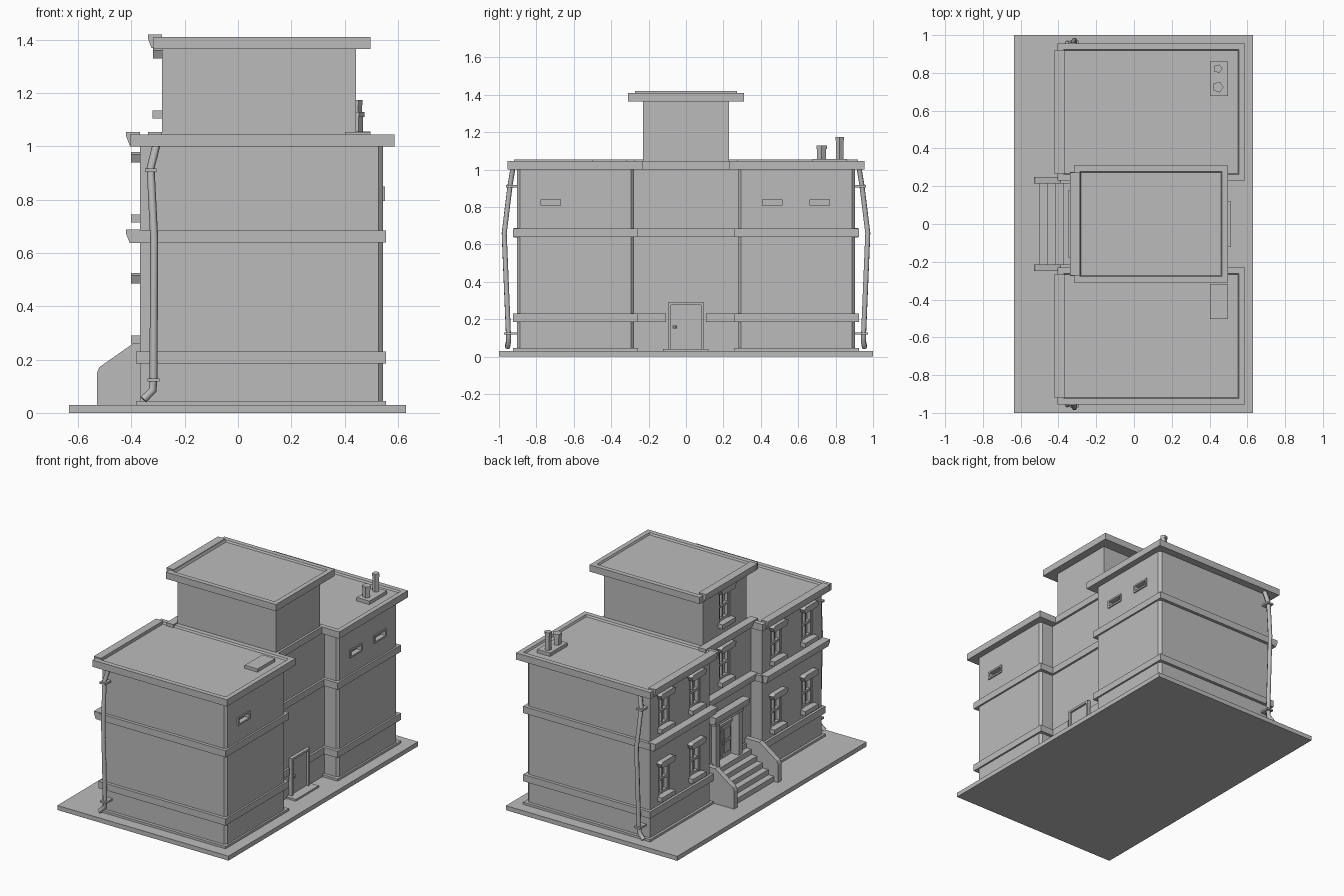
import bpy, bmesh, math
from mathutils import Vector

old = bpy.data.objects.get("Cube")
if old:
    bpy.data.objects.remove(old, do_unlink=True)

grey = bpy.data.materials.new("plain grey")
grey.use_nodes = True
GREY = (0.5, 0.5, 0.5, 1)
grey.diffuse_color = GREY
grey.node_tree.nodes["Principled BSDF"].inputs["Base Color"].default_value = GREY


def finish(name, bm):
    bmesh.ops.recalc_face_normals(bm, faces=bm.faces)
    me = bpy.data.meshes.new(name)
    bm.to_mesh(me)
    bm.free()
    me.materials.append(grey)
    ob = bpy.data.objects.new(name, me)
    bpy.context.collection.objects.link(ob)
    return ob


def prism(name, pts, axis, lo, hi):
    """Extrude a 2D outline along one axis between lo and hi."""
    def place(p, d):
        q = list(p)
        q.insert("xyz".index(axis), d)
        return q
    bm = bmesh.new()
    face = bm.faces.new([bm.verts.new(place(p, lo)) for p in pts])
    ext = bmesh.ops.extrude_face_region(bm, geom=[face])
    step = Vector(place((0, 0), hi - lo))
    bmesh.ops.translate(bm, vec=step, verts=[v for v in ext["geom"] if isinstance(v, bmesh.types.BMVert)])
    return finish(name, bm)


def box(name, x0, x1, y0, y1, z0, z1):
    return prism(name, [(x0, y0), (x1, y0), (x1, y1), (x0, y1)], "z", z0, z1)


def roof(name, x0, x1, y0, y1, z0):
    """Flat roof slab with a raised rim and a sunken middle."""
    ob = box(name, x0, x1, y0, y1, z0, z0 + 0.045)
    bm = bmesh.new()
    bm.from_mesh(ob.data)
    top = max(bm.faces, key=lambda f: f.calc_center_median().z)
    bmesh.ops.inset_region(bm, faces=[top], thickness=0.045)
    bmesh.ops.inset_region(bm, faces=[top], thickness=0.008, depth=-0.012)
    bm.to_mesh(ob.data)
    bm.free()


def cornice(name, x, y0, y1, z):
    """Projecting sloped moulding on the entrance side."""
    pts = [(x, z), (x - 0.04, z), (x - 0.053, z + 0.035), (x - 0.053, z + 0.05), (x, z + 0.05)]
    prism(name, pts, "y", y0, y1)


def cut(target, x0, x1, y0, y1, z0, z1):
    """Recess a box-shaped opening into a wall."""
    cutter = box("opening_cutter", x0, x1, y0, y1, z0, z1)
    cutter.hide_render = True
    cutter.hide_viewport = True
    mod = target.modifiers.new("opening", "BOOLEAN")
    mod.operation = "DIFFERENCE"
    mod.solver = "EXACT"
    mod.object = cutter


def window(wall, x, y, z):
    """Sash window with sill and keystone-shaped lintel; z is the sill top."""
    w, h = 0.055, 0.195
    cut(wall, x - 0.05, x + 0.03, y - w, y + w, z, z + h)
    for s in (-1, 1):
        e = y + s * w
        box("window_jamb", x + 0.005, x + 0.032, min(e, e - s * 0.015), max(e, e - s * 0.015), z, z + h)
    for dz in (0, h * 0.5 - 0.008, h - 0.015):
        box("window_rail", x + 0.008, x + 0.032, y - w, y + w, z + dz, z + dz + 0.015)
    box("window_mullion", x + 0.014, x + 0.032, y - 0.005, y + 0.005, z, z + h)
    box("window_sill", x - 0.035, x + 0.01, y - 0.07, y + 0.07, z - 0.03, z)
    t = z + h
    prism("window_lintel", [(y - 0.065, t), (y + 0.065, t), (y + 0.08, t + 0.03),
                            (y + 0.06, t + 0.04), (y - 0.06, t + 0.04), (y - 0.08, t + 0.03)],
          "x", x - 0.034, x + 0.01)


def vent(wall, x, y, z):
    """Small framed slot window on the rear wall."""
    w, h, t = 0.063, 0.027, 0.011
    cut(wall, x - 0.025, x + 0.05, y - w + t, y + w - t, z - h + t, z + h - t)
    for s in (-1, 1):
        box("slot_frame_rail", x - 0.01, x + 0.008, y - w, y + w, z + s * (h - t / 2) - t / 2, z + s * (h - t / 2) + t / 2)
        box("slot_frame_side", x - 0.01, x + 0.008, y + s * (w - t / 2) - t / 2, y + s * (w - t / 2) + t / 2, z - h, z + h)


def tube(name, pts, r):
    cu = bpy.data.curves.new(name, "CURVE")
    cu.dimensions = "3D"
    cu.bevel_depth = r
    cu.bevel_resolution = 1
    cu.use_fill_caps = True
    sp = cu.splines.new("POLY")
    sp.points.add(len(pts) - 1)
    for p, c in zip(sp.points, pts):
        p.co = (*c, 1)
    cu.materials.append(grey)
    bpy.context.collection.objects.link(bpy.data.objects.new(name, cu))


def cylinder(name, x, y, z0, z1, r, sides):
    ring = [(x + r * math.cos(math.tau * i / sides), y + r * math.sin(math.tau * i / sides)) for i in range(sides)]
    return prism(name, ring, "z", z0, z1)


# Ground slab
box("ground_slab", -0.635, 0.63, -1, 1, 0, 0.03)

# Two side wings
FX, BX, CX, TX = -0.367, 0.544, -0.285, 0.443
for s, side in ((-1, "right"), (1, "left")):
    def span(a, b):
        return sorted((s * a, s * b))
    ya, yb = span(0.278, 0.904)
    c = 0.016
    wing = prism(side + "_wing", [(FX, ya), (BX - c, ya), (BX, ya + c), (BX, yb - c), (BX - c, yb), (FX, yb)],
                 "z", 0.02, 1.01)
    for name, z0, z1 in (("plinth", 0.03, 0.045), ("low_band", 0.185, 0.23), ("middle_band", 0.64, 0.685)):
        box(f"{side}_{name}", FX - 0.016, BX + 0.012, *span(0.257, 0.925), z0, z1)
    roof(side + "_roof", FX - 0.038, 0.587, *span(0.23, 0.955), 1.0)
    cornice(side + "_middle_cornice", FX, *span(0.265, 0.92), 0.638)
    cornice(side + "_roof_cornice", FX, *span(0.265, 0.92), 1.004)
    for y in (0.43, 0.755):
        for z in (0.29, 0.745):
            window(wing, FX, s * y, z)
    for y in ((0.46, 0.716) if s > 0 else (0.722,)):
        vent(wing, BX, s * y, 0.823)

    # Drainpipe with collars
    tube(side + "_drainpipe", [(-0.305, s * 0.925, 1.01), (-0.328, s * 0.94, 0.92), (-0.315, s * 0.972, 0.66),
                               (-0.317, s * 0.95, 0.13), (-0.32, s * 0.948, 0.085), (-0.355, s * 0.955, 0.05)], 0.015)
    box(side + "_upper_collar", -0.35, -0.305, *span(0.9, 0.962), 0.905, 0.917)
    box(side + "_lower_collar", -0.34, -0.295, *span(0.9, 0.972), 0.118, 0.13)

    # Stair side wall
    prism(side + "_stair_wall", [(-0.53, 0.03), (-0.53, 0.15), (-0.52, 0.172), (-0.39, 0.263), (CX, 0.263), (CX, 0.03)],
          "y", *span(0.215, 0.25))

# Centre section and tower
centre = box("centre_section", CX, TX, -0.285, 0.285, 0.02, 1.01)
tower = box("tower", CX, TX, -0.23, 0.23, 1.005, 1.37)
box("centre_roof", CX - 0.015, TX + 0.015, -0.25, 0.25, 1.0, 1.045)
roof("tower_roof", CX - 0.032, 0.497, -0.309, 0.309, 1.365)
cornice("tower_cornice", CX, -0.272, 0.272, 1.37)
cornice("centre_roof_cornice", CX, -0.275, 0.275, 1.004)
cornice("centre_middle_cornice", CX, -0.275, 0.275, 0.638)
box("centre_middle_band", CX, TX + 0.014, -0.28, 0.28, 0.64, 0.685)
for y0, y1 in ((-0.28, -0.107), (0.107, 0.28)):
    box("centre_low_band", CX - 0.012, TX + 0.014, y0, y1, 0.185, 0.23)
window(centre, CX, 0, 0.745)
window(tower, CX, 0, 1.135)

# Entrance steps
for i in range(5):
    box("entrance_step", -0.5 + 0.042 * i, CX, -0.22, 0.22, 0.03, 0.064 + 0.034 * i)

# Entrance doorway: recessed panelled double door, posts and canopy
cut(centre, CX - 0.05, CX + 0.04, -0.1, 0.1, 0.2, 0.49)
for s in (-1, 1):
    y0, y1 = sorted((s * 0.1, s * 0.14))
    box("door_post", CX - 0.035, CX + 0.01, y0, y1, 0.2, 0.49)
    y0, y1 = sorted((s * 0.004, s * 0.1))
    box("entrance_door", CX + 0.022, CX + 0.045, y0, y1, 0.2, 0.42)
    for z in (0.23, 0.32):
        box("door_panel", CX + 0.014, CX + 0.03, s * 0.05 - 0.03, s * 0.05 + 0.03, z, z + 0.07)
    cylinder("door_handle", CX + 0.014, s * 0.014, 0.29, 0.32, 0.006, 6)
box("door_transom", CX + 0.01, CX + 0.045, -0.1, 0.1, 0.42, 0.435)
box("canopy_beam", CX - 0.04, CX + 0.01, -0.15, 0.15, 0.485, 0.515)
cornice("canopy", CX - 0.01, -0.18, 0.18, 0.51)

# Rear door with frame, step and knob
for s in (-1, 1):
    y0, y1 = sorted((s * 0.08, s * 0.096))
    box("rear_door_jamb", TX - 0.01, TX + 0.022, y0, y1, 0.03, 0.29)
box("rear_door_head", TX - 0.01, TX + 0.022, -0.096, 0.096, 0.276, 0.29)
box("rear_door", TX - 0.01, TX + 0.008, -0.08, 0.08, 0.03, 0.276)
box("rear_step", TX - 0.01, 0.513, -0.123, 0.12, 0.03, 0.042)
cylinder("rear_door_knob", TX + 0.014, -0.06, 0.149, 0.165, 0.009, 8)

# Roof hatch and chimney pots
box("roof_hatch", 0.402, 0.497, -0.503, -0.317, 1.03, 1.054)
box("chimney_base", 0.402, 0.497, 0.677, 0.86, 1.03, 1.056)
cylinder("short_chimney_pot", 0.444, 0.725, 1.05, 1.115, 0.025, 5)
cylinder("short_chimney_cap", 0.444, 0.725, 1.11, 1.13, 0.03, 5)
cylinder("tall_chimney_pot", 0.444, 0.822, 1.05, 1.16, 0.021, 5)
cylinder("tall_chimney_cap", 0.444, 0.822, 1.155, 1.175, 0.024, 5)
